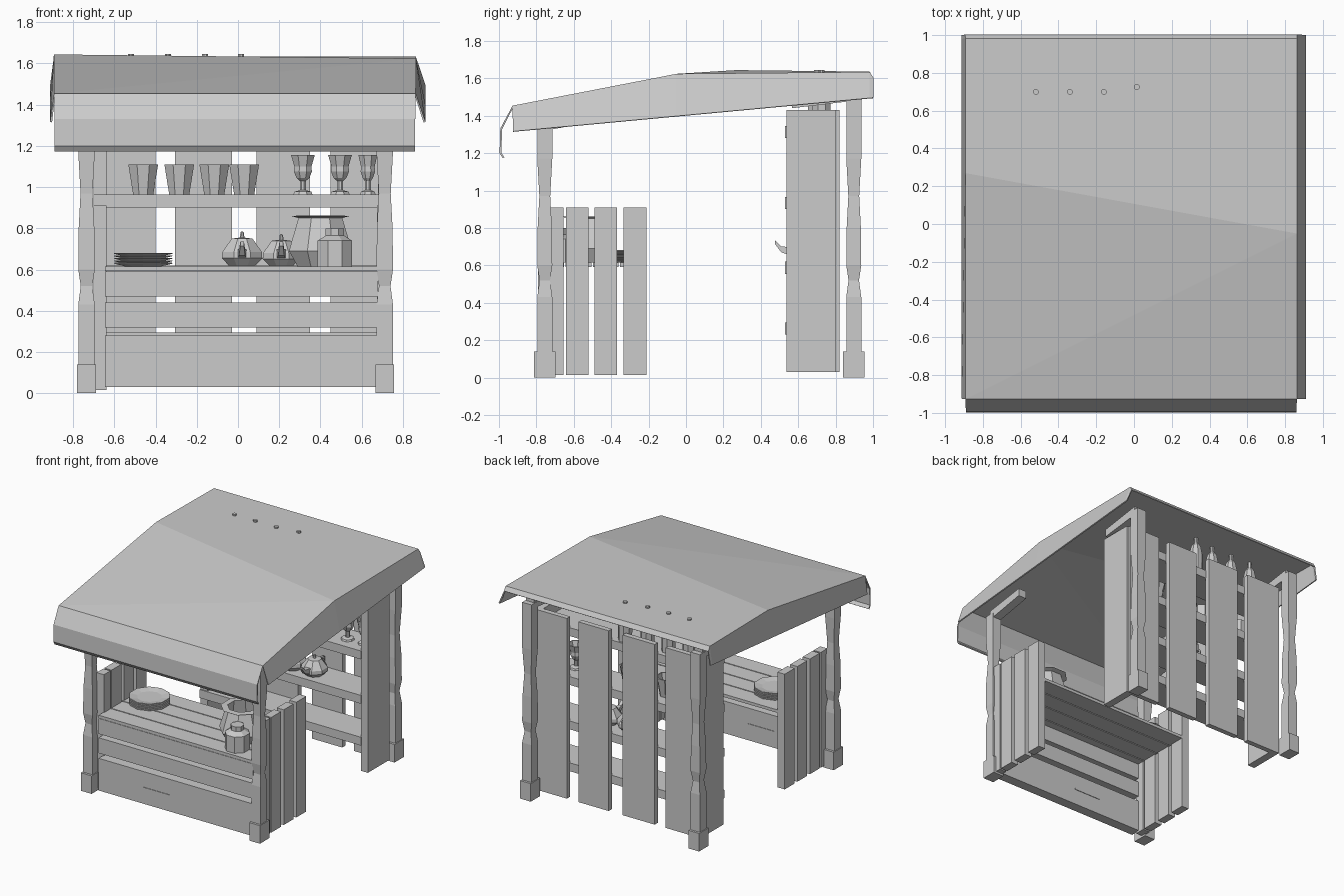
import bpy, bmesh
from math import sin, cos, pi

if "Cube" in bpy.data.objects:
    bpy.data.objects.remove(bpy.data.objects["Cube"])


def finish(name, bm):
    bmesh.ops.recalc_face_normals(bm, faces=bm.faces)
    me = bpy.data.meshes.new(name)
    bm.to_mesh(me)
    bm.free()
    ob = bpy.data.objects.new(name, me)
    bpy.context.collection.objects.link(ob)
    return ob


def stack(name, rings):
    """Skin a list of equal-length vertex loops and cap both ends."""
    bm = bmesh.new()
    loops = [[bm.verts.new(p) for p in r] for r in rings]
    n = len(loops[0])
    for a, b in zip(loops, loops[1:]):
        for i in range(n):
            j = (i + 1) % n
            bm.faces.new((a[i], a[j], b[j], b[i]))
    bm.faces.new(loops[0][::-1])
    bm.faces.new(loops[-1])
    return finish(name, bm)


def rect(x0, x1, y0, y1, z):
    return [(x0, y0, z), (x1, y0, z), (x1, y1, z), (x0, y1, z)]


def box(name, x0, x1, y0, y1, z0, z1):
    return stack(name, [rect(x0, x1, y0, y1, z0), rect(x0, x1, y0, y1, z1)])


def lathe(name, profile, x, y, n=8):
    return stack(name, [[(x + r * cos(2 * pi * (i + .5) / n), y + r * sin(2 * pi * (i + .5) / n), z)
                         for i in range(n)] for r, z in profile])


# Roof sheet: (y left, z left, y right, z right) from back to front lip
rows = [(1.0, 1.60, 1.0, 1.60), (.98, 1.632, .98, 1.63), (.27, 1.64, -.05, 1.62),
        (-.925, 1.45, -.925, 1.45), (-.988, 1.33, -.988, 1.33),
        (-.992, 1.20, -.992, 1.20), (-.975, 1.175, -.975, 1.175)]
bm = bmesh.new()
left = [bm.verts.new((-.89, a, b)) for a, b, c, d in rows]
right = [bm.verts.new((.86, c, d)) for a, b, c, d in rows]
for i in range(len(rows) - 1):
    if i == 2:  # the skewed front slope folds along its diagonal
        bm.faces.new((left[i], left[i + 1], right[i]))
        bm.faces.new((left[i + 1], right[i + 1], right[i]))
    else:
        bm.faces.new((left[i], left[i + 1], right[i + 1], right[i]))
# slanted side flaps
for top, x in ((left, -.907), (right, .905)):
    low = [bm.verts.new((x, v.co.y, 1.315 + .18 * (v.co.y + .925) / 1.925)) for v in top[:4]]
    for i in range(3):
        bm.faces.new((top[i], top[i + 1], low[i + 1], low[i]))
roof = finish("roof_canopy", bm)
mod = roof.modifiers.new("thickness", "SOLIDIFY")
mod.thickness = .01
mod.offset = 0

# Carved posts with square feet and short braces under the roof
widths = [(.1, .04), (.43, .04), (.52, .028), (.60, .04), (.80, .038), (.97, .029), (1.17, .04)]
for side, x in (("left", -.735), ("right", .712)):
    for end, y, top, d in (("front", -.755, 1.36, 1), ("back", .897, 1.52, -1)):
        stack(f"{end}_{side}_post",
              [rect(x - w, x + w, y - w, y + w, z) for z, w in widths + [(top, .04)]])
        box(f"{end}_{side}_foot", x - .046, x + .046, y - .058, y + .058, 0, .14)
        y1, dz = y + d * .33, .05 * d
        stack(f"{end}_{side}_brace", [
            [(x - .035, y, top - .04), (x + .035, y, top - .04), (x + .035, y, top + .03), (x - .035, y, top + .03)],
            [(x - .035, y1, top - .03 + dz), (x + .035, y1, top - .03 + dz),
             (x + .035, y1, top + .03 + dz), (x - .035, y1, top + .03 + dz)]])

# Counter: thick front boards, top slats, side planks, drawer slot
for i, (z0, z1) in enumerate(((.03, .28), (.32, .44), (.47, .59))):
    box(f"counter_front_board_{i}", -.645, .68, -.79, -.71, z0, z1)
box("drawer_slot", -.26, -.03, -.794, -.706, .152, .160)
for i in range(4):
    y = -.79 + i * .146
    box(f"counter_top_slat_{i}", -.645, .68, y, y + .138, .592, .615)
for side, x0, x1 in (("left", -.70, -.638), ("right", .675, .735)):
    for i, (y0, y1) in enumerate(((-.735, -.655), (-.642, -.522), (-.488, -.368), (-.334, -.212))):
        box(f"counter_{side}_plank_{i}", x0, x1, y0, y1, .015, .91)

# Back cabinet: sides, planks, shelves
box("cabinet_left_side", -.70, -.638, .538, .80, .03, 1.43)
box("cabinet_right_side", .68, .74, .538, .80, .03, 1.43)
for i, (x0, x1) in enumerate(((-.70, -.40), (-.305, -.03), (.09, .35), (.45, .72))):
    box(f"cabinet_back_plank_{i}", x0, x1, .78, .82, .03, 1.43)
for i, z in enumerate((.295, .62, .965, 1.345)):
    box(f"cabinet_shelf_{i}", -.70, .685, .53, .785, z - .065, z)

# Tall bottles on the top shelf, necks poking through the roof
for i, (x, y) in enumerate(((-.52, .70), (-.34, .70), (-.16, .70), (.015, .725))):
    lathe(f"tall_bottle_{i}", [(.05, 1.345), (.052, 1.48), (.038, 1.55), (.016, 1.585), (.016, 1.645)], x, y)

# Cups and goblets
for i, x in enumerate((-.46, -.285, -.115, .03)):
    lathe(f"cup_{i}", [(.053, .965), (.078, 1.11), (.068, 1.11), (.046, .98)], x, .64)
for i, (x, s) in enumerate(((.315, 1), (.495, 1), (.63, .8))):
    lathe(f"goblet_{i}", [(.05 * s, .965), (.045 * s, .978), (.016, .985), (.016, 1.03), (.034 * s, 1.045),
                          (.047 * s, 1.075), (.045 * s, 1.10), (.062 * s, 1.155), (.054 * s, 1.155),
                          (.03 * s, 1.08)], x, .64)

# Teapots with lid knob, spout and handle
for i, (x, s) in enumerate(((.02, 1.0), (.21, .92))):
    y, z = .64, .62
    lathe(f"teapot_{i}", [(.07 * s, z), (.106 * s, z + .035 * s), (.104 * s, z + .065 * s), (.055 * s, z + .13 * s),
                          (.012, z + .135 * s), (.009, z + .16 * s), (.004, z + .165 * s)], x, y)
    stack(f"teapot_spout_{i}", [[(x - w, yy, zz - h), (x + w, yy, zz - h), (x + w, yy, zz + h), (x - w, yy, zz + h)]
                                for yy, zz, w, h in ((.56, .675, .022, .022), (.51, .685, .014, .016),
                                                     (.475, .725, .009, .01))])
    stack(f"teapot_handle_{i}", [[(x - .01, yy, zz), (x + .01, yy, zz), (x + .01, yy + a, zz + b), (x - .01, yy + a, zz + b)]
                                 for yy, zz, a, b in ((.72, .655, 0, .015), (.755, .66, -.012, .012),
                                                      (.755, .715, -.012, -.012), (.70, .725, 0, -.015))])

# Plates, jug and small bottle on the counter
for i in range(5):
    z = .615 + i * .012
    lathe(f"plate_{i}", [(.09, z), (.15, z + .014), (.147, z + .018), (.09, z + .008)], -.46, -.43, 10)
lathe("jug", [(.12, .615), (.165, .69), (.15, .74), (.115, .85), (.155, .86), (.105, .862), (.13, .70)],
      .40, -.52, 8)
lathe("small_bottle", [(.09, .615), (.09, .74), (.048, .765), (.048, .80)], .47, -.68, 8)
